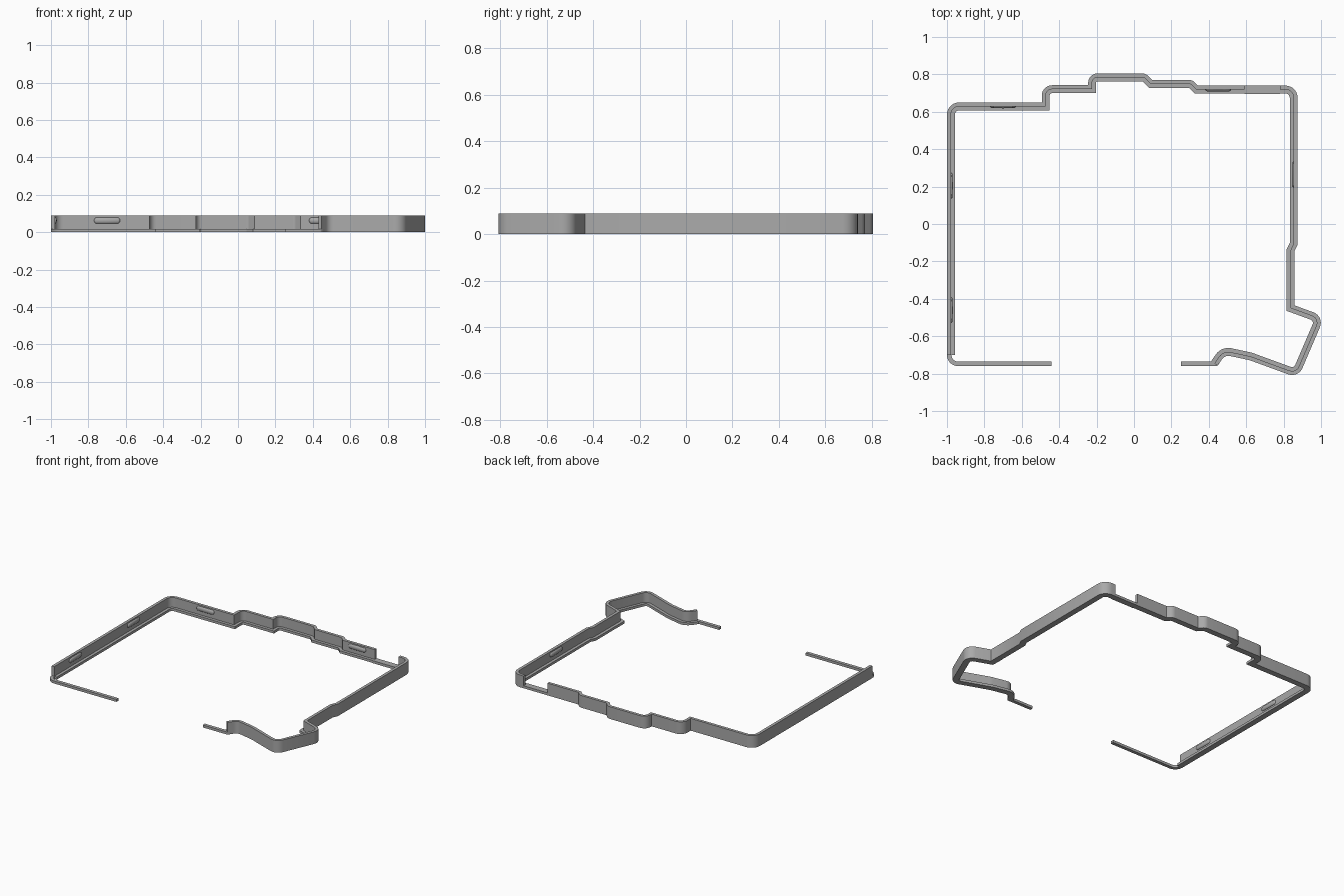
import bpy, bmesh, math
from mathutils import Vector

if "Cube" in bpy.data.objects:
    bpy.data.objects.remove(bpy.data.objects["Cube"])

grey = bpy.data.materials.new("plain grey")
grey.diffuse_color = (0.40, 0.40, 0.40, 1)
grey.use_nodes = True
grey.node_tree.nodes["Principled BSDF"].inputs["Base Color"].default_value = grey.diffuse_color

H, LIP_H, WALL, LIP = 0.088, 0.018, 0.021, 0.042


def rounded(corners, steps=7):
    """Turn (x, y, radius) corners into a polyline with arcs."""
    pts = [Vector(c[:2]) for c in corners]
    out = [pts[0]]
    for i in range(1, len(pts) - 1):
        p, r = pts[i], corners[i][2]
        a, b = (pts[i - 1] - p).normalized(), (pts[i + 1] - p).normalized()
        if r == 0:
            out.append(p)
            continue
        half = a.angle(b) / 2
        t = r / math.tan(half)
        centre = p + (a + b).normalized() * (r / math.sin(half))
        u, v = p + a * t - centre, p + b * t - centre
        ang = u.angle(v)
        for k in range(steps + 1):
            f = k / steps
            out.append(centre + (u * math.sin((1 - f) * ang) + v * math.sin(f * ang)) / math.sin(ang))
    return out + [pts[-1]]


def finish(name, bm):
    bmesh.ops.recalc_face_normals(bm, faces=bm.faces)
    me = bpy.data.meshes.new(name)
    bm.to_mesh(me)
    bm.free()
    me.materials.append(grey)
    ob = bpy.data.objects.new(name, me)
    bpy.context.collection.objects.link(ob)
    bpy.ops.object.select_all(action='DESELECT')
    ob.select_set(True)
    bpy.context.view_layer.objects.active = ob
    bpy.ops.object.shade_smooth_by_angle(angle=math.radians(30))
    return ob


def sweep(name, corners, profile):
    """Sweep an (inward offset, height) profile along the outer outline."""
    path = rounded(corners)
    bm = bmesh.new()
    rings = []
    for i, p in enumerate(path):
        d0 = (p - path[i - 1]).normalized() if i else None
        d1 = (path[i + 1] - p).normalized() if i < len(path) - 1 else d0
        d0 = d0 or d1
        n0, n1 = Vector((d0.y, -d0.x)), Vector((d1.y, -d1.x))
        m = (n0 + n1) / (1 + n0.dot(n1))
        rings.append([bm.verts.new((p.x + m.x * o, p.y + m.y * o, z)) for o, z in profile])
    n = len(profile)
    for a, b in zip(rings, rings[1:]):
        for k in range(n):
            j = (k + 1) % n
            bm.faces.new((a[k], a[j], b[j], b[k]))
    bm.faces.new(rings[0])
    bm.faces.new(rings[-1][::-1])
    return finish(name, bm)


def strip(width):
    return [(0, 0), (width, 0), (width, LIP_H), (0, LIP_H)]


wall_and_lip = [(0, 0), (LIP, 0), (LIP, LIP_H), (WALL, LIP_H), (WALL, H), (0, H)]

# Left wall and stepped back wall
sweep("left_and_back_wall", [
    (-1, -0.70, 0), (-1, 0.65, 0.065), (-0.493, 0.65, 0), (-0.493, 0.742, 0.055),
    (-0.245, 0.742, 0), (-0.245, 0.805, 0.05), (0.062, 0.805, 0.045),
    (0.097, 0.77, 0), (0.312, 0.77, 0.045), (0.342, 0.74, 0), (0.59, 0.74, 0)], wall_and_lip)

# Low lip across the opening in the back wall
sweep("back_opening_lip", [(0.59, 0.74, 0), (0.78, 0.74, 0)], strip(0.045))

# Right wall and the angled corner lug
sweep("right_wall_and_lug", [
    (0.78, 0.74, 0), (0.875, 0.74, 0.065), (0.875, -0.11, 0), (0.858, -0.145, 0),
    (0.858, -0.435, 0), (1.019, -0.494, 0.06), (0.878, -0.823, 0.06),
    (0.617, -0.728, 0.15), (0.487, -0.70, 0.04), (0.447, -0.757, 0)], wall_and_lip)

# Thin bars along the front
sweep("front_left_bar", [(-0.44, -0.76, 0), (-1, -0.76, 0.06), (-1, -0.70, 0)][:2] +
      [(-1, -0.69, 0)], strip(0.024))
sweep("front_right_bar", [(0.462, -0.736, 0), (0.447, -0.759, 0.02), (0.25, -0.759, 0)], strip(0.024))

# Wider piece of lip above the lug
sweep("right_lip_pad", [(0.84, -0.37, 0), (0.84, -0.46, 0)], strip(0.025))


def catch(name, x, y, along_y):
    """Rounded snap bump lying on the inner wall face."""
    bm = bmesh.new()
    bmesh.ops.create_uvsphere(bm, u_segments=16, v_segments=10, radius=0.017)
    for v in bm.verts:
        v.co.x += math.copysign(0.053, v.co.x) if abs(v.co.x) > 1e-5 else 0
        v.co.y *= 0.6
        if along_y:
            v.co.x, v.co.y = v.co.y, v.co.x
        v.co += Vector((x, y, 0.062))
    finish(name, bm)


# Snap bumps
catch("back_left_catch", -0.70, 0.629, False)
catch("back_right_catch", 0.45, 0.719, False)
catch("left_rear_catch", -0.979, 0.205, True)
catch("left_front_catch", -0.979, -0.46, True)
catch("right_catch", 0.854, 0.265, True)
